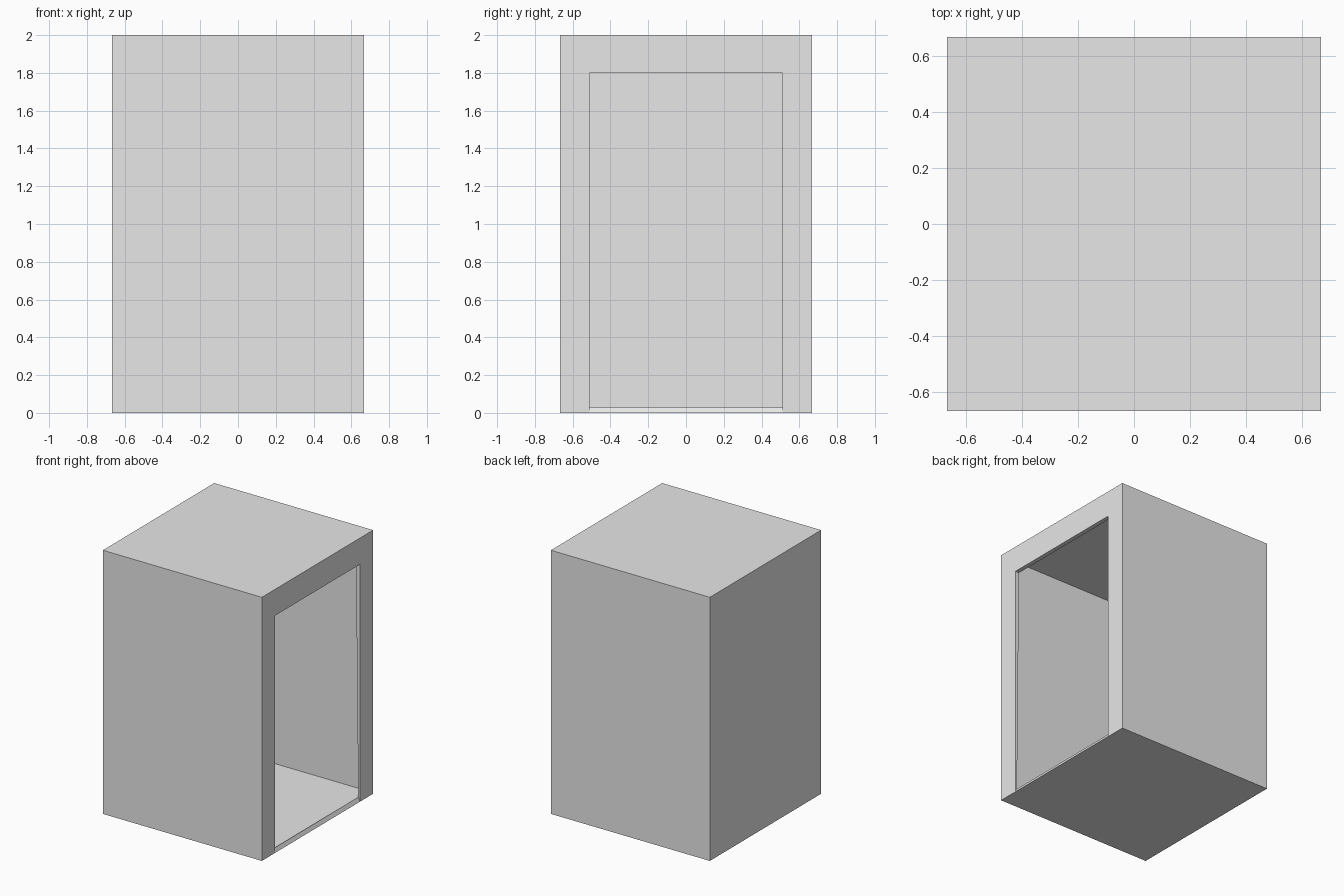
import bpy
import bmesh

if "Cube" in bpy.data.objects:
    bpy.data.objects.remove(bpy.data.objects["Cube"], do_unlink=True)

HALF, HEIGHT = 0.667, 2.0
DOOR_HALF, DOOR_TOP = 0.51, 1.8
WALL = 0.0333

# Single plain grey
grey = bpy.data.materials.new("plain grey")
grey.use_nodes = True
color = (0.8, 0.8, 0.8, 1.0)
grey.diffuse_color = color
grey.node_tree.nodes["Principled BSDF"].inputs["Base Color"].default_value = color

# Thin outer skin: a box whose right wall is an arch around the doorway
bm = bmesh.new()
corners = [(-HALF, -HALF), (HALF, -HALF), (HALF, HALF), (-HALF, HALF)]
low = [bm.verts.new((x, y, 0)) for x, y in corners]
high = [bm.verts.new((x, y, HEIGHT)) for x, y in corners]
sill = [bm.verts.new((HALF, s * DOOR_HALF, 0)) for s in (-1, 1)]
lintel = [bm.verts.new((HALF, s * DOOR_HALF, DOOR_TOP)) for s in (-1, 1)]

bm.faces.new(high)                                             # roof
bm.faces.new([low[0], low[3], low[2], sill[1], sill[0], low[1]])  # floor
for a, b in ((0, 1), (2, 3), (3, 0)):                          # closed walls
    bm.faces.new([low[a], low[b], high[b], high[a]])
bm.faces.new([low[1], sill[0], lintel[0], lintel[1],           # doorway wall
              sill[1], low[2], high[2], high[1]])
bm.normal_update()

mesh = bpy.data.meshes.new("cabin_shell")
bm.to_mesh(mesh)
bm.free()
mesh.materials.append(grey)
shell = bpy.data.objects.new("cabin_shell", mesh)
bpy.context.collection.objects.link(shell)

# Give the skin its thickness inward
solid = shell.modifiers.new("wall thickness", "SOLIDIFY")
solid.thickness = WALL
solid.offset = -1
